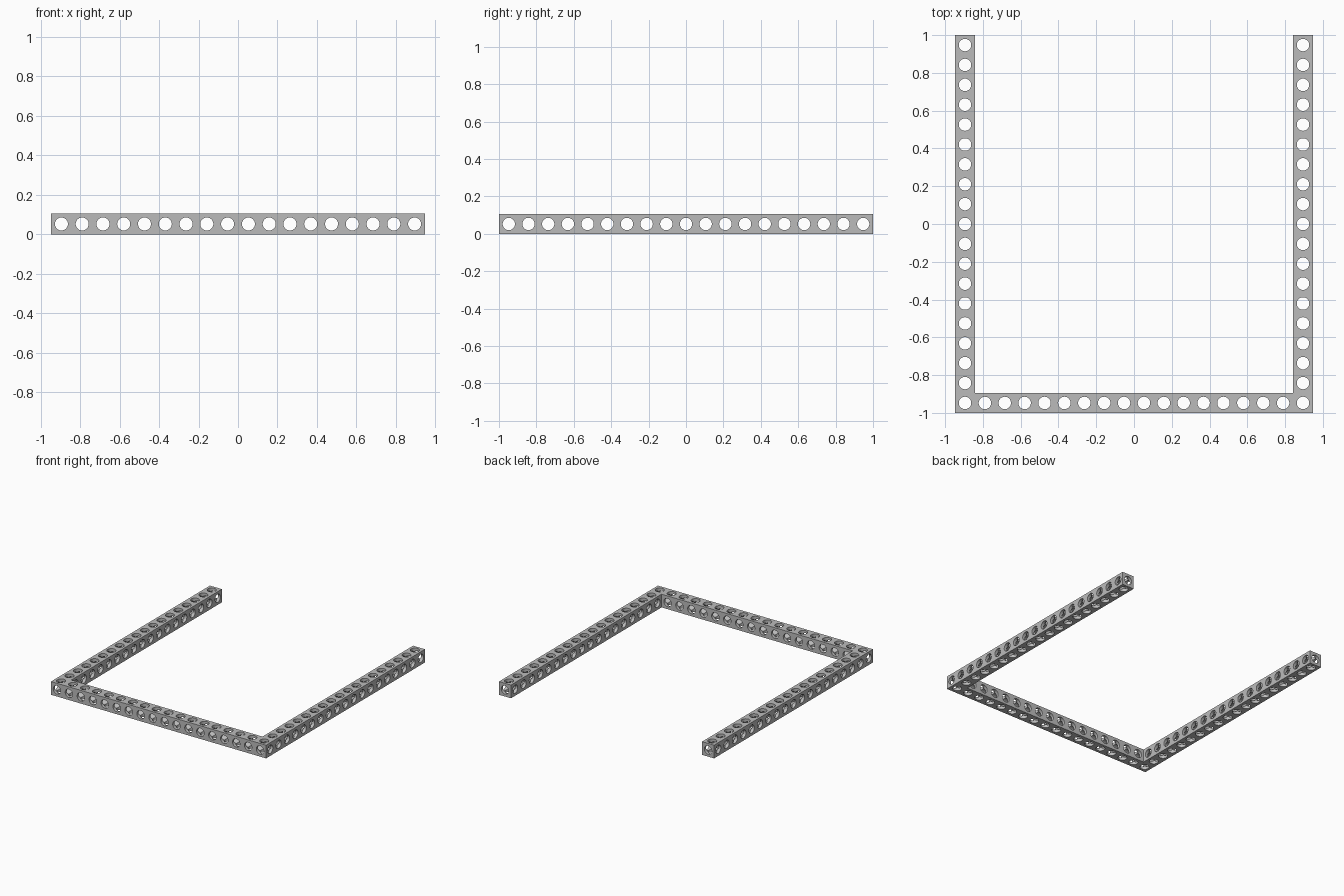
import bpy, bmesh, math
from mathutils import Vector

if "Cube" in bpy.data.objects:
    bpy.data.objects.remove(bpy.data.objects["Cube"], do_unlink=True)

ROWS, COLS = 19, 18          # cells along the legs and along the front bar
PITCH = 2.0 / ROWS
HALF = PITCH / 2
BORE = 0.033
SEGMENTS = 32                # multiple of 8, so crossing bores meet exactly

grey = bpy.data.materials.new("beam grey")
grey.use_nodes = True
colour = (0.5, 0.5, 0.5, 1.0)
grey.diffuse_color = colour
grey.node_tree.nodes["Principled BSDF"].inputs["Base Color"].default_value = colour

# Grid cells of each part
parts = {
    "front_bar": [(i, 0, 0) for i in range(COLS)],
    "right_leg": [(0, j, 0) for j in range(1, ROWS)],
    "left_leg": [(COLS - 1, j, 0) for j in range(1, ROWS)],
}
occupied = {cell for cells in parts.values() for cell in cells}


def axis_vector(axis, length=1):
    v = Vector((0, 0, 0))
    v[axis % 3] = length
    return v


def add_side(bm, cell, axis, sign):
    """One side of a cell: half a bore, plus the drilled outer face if exposed."""
    centre = Vector(((cell[0] - (COLS - 1) / 2) * PITCH,
                     (cell[1] - (ROWS - 1) / 2) * PITCH, HALF))
    d, u, v = axis_vector(axis, sign), axis_vector(axis + 1), axis_vector(axis + 2, sign)
    exposed = tuple(int(c + n) for c, n in zip(cell, d)) not in occupied
    outer, rim, inner = [], [], []
    for k in range(SEGMENTS):
        a = 2 * math.pi * k / SEGMENTS
        radial = u * math.cos(a) + v * math.sin(a)
        reach = max(abs(math.cos(a)), abs(math.sin(a)))
        rim.append(bm.verts.new(centre + radial * BORE + d * HALF))
        inner.append(bm.verts.new(centre + radial * BORE + d * BORE * reach))
        if exposed:
            outer.append(bm.verts.new(centre + radial * HALF / reach + d * HALF))
    for k in range(SEGMENTS):
        n = (k + 1) % SEGMENTS
        bm.faces.new((rim[k], rim[n], inner[n], inner[k]))
        if exposed:
            bm.faces.new((rim[k], outer[k], outer[n], rim[n]))


# Build each beam, drilled along all three axes in every cell
for name, cells in parts.items():
    bm = bmesh.new()
    for cell in cells:
        for axis in range(3):
            for sign in (-1, 1):
                add_side(bm, cell, axis, sign)
    bmesh.ops.remove_doubles(bm, verts=bm.verts[:], dist=0.0001)
    mesh = bpy.data.meshes.new(name)
    bm.to_mesh(mesh)
    bm.free()
    mesh.materials.append(grey)
    beam = bpy.data.objects.new(name, mesh)
    bpy.context.collection.objects.link(beam)
    bpy.ops.object.select_all(action="DESELECT")
    beam.select_set(True)
    bpy.context.view_layer.objects.active = beam
    bpy.ops.object.shade_smooth_by_angle(angle=math.radians(30))
